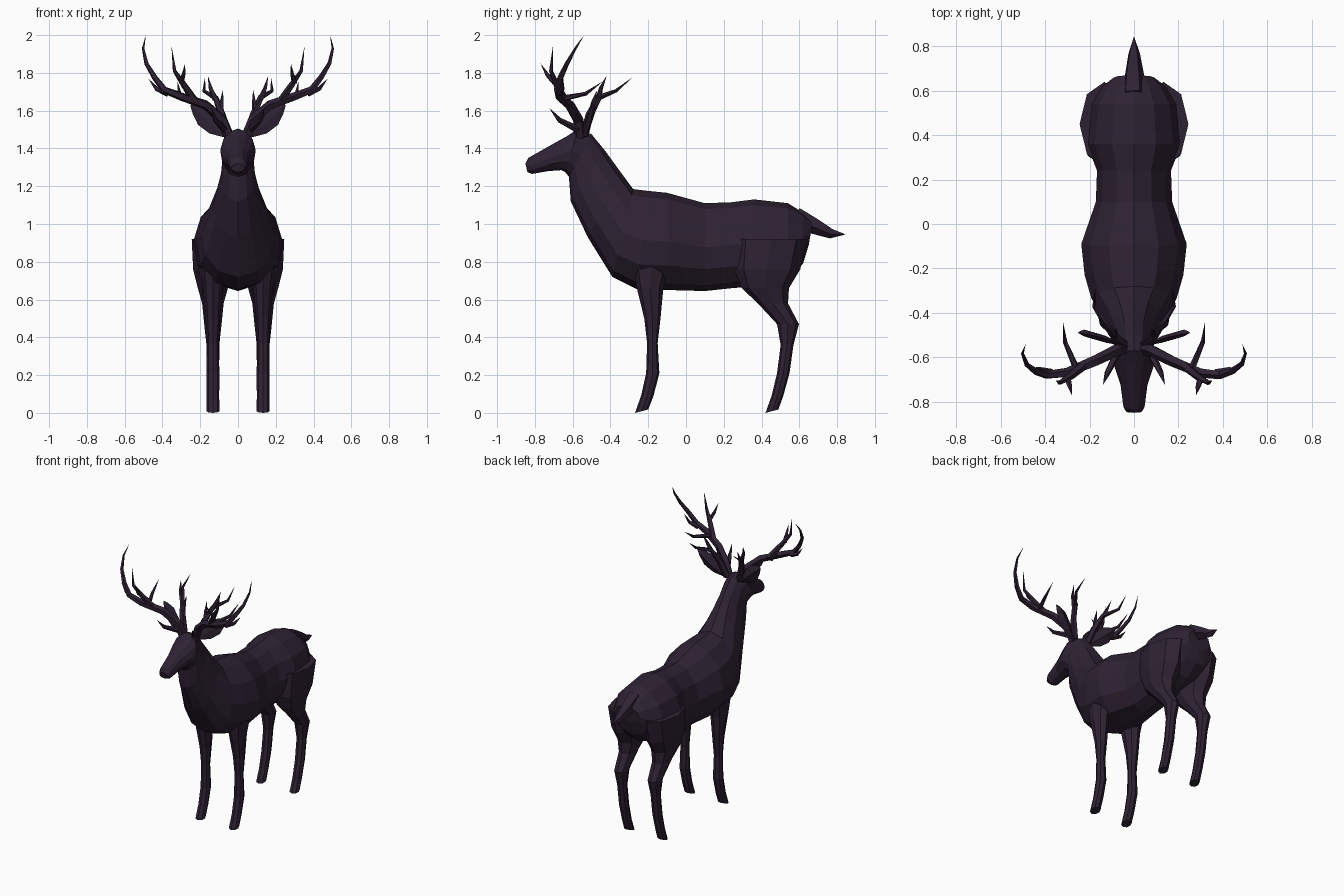
import bpy, bmesh, math
from mathutils import Vector

hide = bpy.data.materials.new("dark plum")
hide.diffuse_color = (0.027, 0.016, 0.033, 1)


def skin(name, rings, pointed=False):
    """Join closed rings into one flat-shaded object."""
    bm = bmesh.new()
    loops = [[bm.verts.new(p) for p in r] for r in rings]
    n = len(loops[0])
    for a, b in zip(loops, loops[1:]):
        for i in range(n):
            j = (i + 1) % n
            bm.faces.new((a[i], a[j], b[j], b[i]))
    bm.faces.new(loops[0])
    bm.faces.new(loops[-1])
    if pointed:
        bmesh.ops.pointmerge(bm, verts=loops[-1],
                             merge_co=sum((v.co for v in loops[-1]), Vector()) / n)
    bmesh.ops.recalc_face_normals(bm, faces=bm.faces[:])
    me = bpy.data.meshes.new(name)
    bm.to_mesh(me)
    bm.free()
    me.materials.append(hide)
    bpy.context.collection.objects.link(bpy.data.objects.new(name, me))


def trunk(name, stations):
    """Egg-shaped rings between a back point (y, z) and a belly point (y, z)."""
    rings = []
    for ya, za, yb, zb, w in stations:
        ring = []
        for k in range(12):
            a = math.tau * k / 12
            t = (1 - math.cos(a)) / 2
            x = w * math.sin(a) * (0.93 + 0.16 * t)  # fuller towards the belly
            ring.append((x, ya + (yb - ya) * t, za + (zb - za) * t))
        rings.append(ring)
    skin(name, rings)


def leg(name, path, side):
    """Level eight-sided rings along (y, z, half depth); width follows depth."""
    rings = []
    for y, z, r in path:
        ring = []
        for k in range(8):
            a = math.tau * k / 8
            ring.append((side * (0.133 + (0.017 + 0.5 * r) * math.sin(a)),
                         y + r * math.cos(a), max(0, z - 0.3 * r * (z < 0.06) * (1 + math.cos(a)) + 0.01)
                         if z > 0 else 0.009 * (1 + math.cos(a))))
        rings.append(ring)
    skin(name, rings)


def horn(name, points, radius, side=1):
    """Five-sided tube through the points, tapering to a tip."""
    pts = [Vector((side * x, y, z)) for x, y, z in points]
    last = len(pts) - 1
    rings = []
    for i, p in enumerate(pts):
        d = (pts[min(i + 1, last)] - pts[max(i - 1, 0)]).normalized()
        u = d.cross(Vector((0.1, 1, 0.2))).normalized()
        v = d.cross(u)
        r = radius * (1 - 0.93 * (i / last) ** 1.5)
        rings.append([p + r * (math.cos(a) * u + math.sin(a) * v)
                      for a in (k * math.tau / 5 for k in range(5))])
    skin(name, rings, pointed=True)


def ear(name, base, tip, side):
    """Thin leaf: flattened diamonds swelling between base and tip."""
    rings = []
    for t in (0, 0.35, 0.65, 0.87, 1):
        c = Vector(base).lerp(Vector(tip), t)
        h = 0.004 + 0.045 * math.sin(math.pi * t ** 1.15)
        d = min(h, 0.022)
        rings.append([(side * (c.x + x * h), c.y + y * d, c.z + z * h) for x, y, z in
                      ((-0.6, 0, 1), (0, 1, 0), (0.6, 0, -1), (0, -0.4, 0))])
    skin(name, rings)


# Trunk, neck and head in one skin, from rump to nose
trunk("body_and_head", [
    (0.67, 1.01, 0.65, 0.89, 0.09),
    (0.62, 1.06, 0.62, 0.79, 0.14),
    (0.54, 1.11, 0.54, 0.71, 0.19),
    (0.36, 1.13, 0.36, 0.67, 0.21),
    (0.24, 1.115, 0.24, 0.66, 0.165),
    (0.1, 1.11, 0.1, 0.645, 0.17),
    (-0.1, 1.165, -0.08, 0.65, 0.235),
    (-0.2, 1.175, -0.26, 0.655, 0.22),
    (-0.28, 1.185, -0.39, 0.72, 0.19),
    (-0.35, 1.28, -0.52, 0.93, 0.13),
    (-0.43, 1.39, -0.61, 1.12, 0.09),
    (-0.5, 1.475, -0.62, 1.25, 0.08),
    (-0.57, 1.505, -0.64, 1.275, 0.093),
    (-0.63, 1.465, -0.66, 1.285, 0.086),
    (-0.72, 1.415, -0.73, 1.28, 0.06),
    (-0.835, 1.35, -0.815, 1.265, 0.047),
    (-0.85, 1.32, -0.84, 1.275, 0.035),
])

horn("tail", [(0, 0.58, 1.04), (0, 0.68, 0.99), (0, 0.77, 0.95), (0, 0.845, 0.945)], 0.055)

for side, label in ((1, "left"), (-1, "right")):
    # Legs from shoulder or thigh down to the hoof
    leg("front_leg_" + label, [
        (-0.18, 0.86, 0.12), (-0.19, 0.65, 0.07), (-0.178, 0.49, 0.043),
        (-0.178, 0.36, 0.028), (-0.176, 0.2, 0.035), (-0.205, 0.08, 0.033),
        (-0.235, 0, 0.035)], side)
    leg("hind_leg_" + label, [
        (0.45, 0.91, 0.19), (0.43, 0.75, 0.175), (0.42, 0.65, 0.125),
        (0.46, 0.57, 0.08), (0.54, 0.46, 0.058), (0.535, 0.35, 0.034),
        (0.515, 0.2, 0.033), (0.484, 0.08, 0.031), (0.455, 0, 0.034)], side)
    ear("ear_" + label, (0.06, -0.545, 1.46), (0.25, -0.49, 1.63), side)

    # Antler main beam and the branches growing from it
    horn("antler_beam_" + label, [
        (0.045, -0.56, 1.46), (0.08, -0.57, 1.55), (0.17, -0.615, 1.63),
        (0.3, -0.67, 1.675), (0.39, -0.68, 1.71), (0.44, -0.665, 1.775),
        (0.485, -0.63, 1.85), (0.502, -0.585, 1.93), (0.488, -0.54, 2)], 0.029, side)
    horn("outer_tine_" + label, [
        (0.37, -0.67, 1.69), (0.43, -0.655, 1.715), (0.475, -0.65, 1.77)], 0.018, side)
    horn("tall_tine_" + label, [
        (0.23, -0.64, 1.655), (0.285, -0.685, 1.735), (0.335, -0.715, 1.81),
        (0.352, -0.705, 1.94)], 0.021, side)
    horn("forward_tine_" + label, [
        (0.3, -0.695, 1.75), (0.288, -0.735, 1.79), (0.28, -0.77, 1.85)], 0.016, side)
    horn("rear_tine_" + label, [
        (0.26, -0.65, 1.665), (0.31, -0.53, 1.69), (0.32, -0.44, 1.755)], 0.016, side)
    horn("brow_tine_" + label, [
        (0.07, -0.57, 1.5), (0.12, -0.67, 1.55), (0.14, -0.725, 1.615)], 0.02, side)
    horn("back_beam_" + label, [
        (0.05, -0.54, 1.47), (0.085, -0.51, 1.58), (0.12, -0.46, 1.67),
        (0.18, -0.37, 1.705), (0.175, -0.285, 1.775)], 0.024, side)
    horn("upper_back_tine_" + label, [
        (0.12, -0.465, 1.66), (0.145, -0.45, 1.72), (0.16, -0.42, 1.785)], 0.016, side)
    horn("inner_back_tine_" + label, [
        (0.09, -0.5, 1.6), (0.085, -0.49, 1.65), (0.08, -0.47, 1.71)], 0.016, side)
